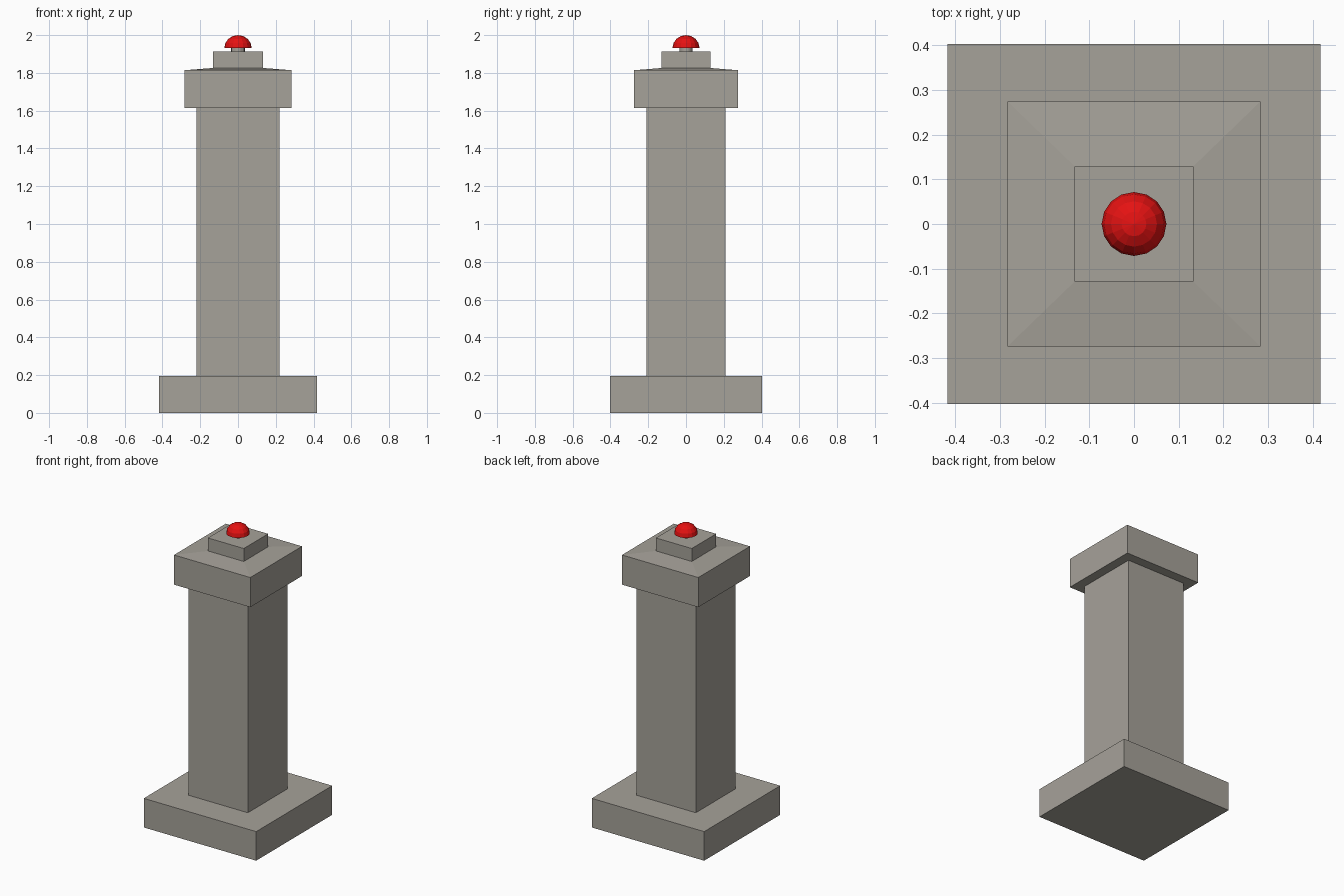
import bpy, bmesh, math

if "Cube" in bpy.data.objects:
    bpy.data.objects.remove(bpy.data.objects["Cube"])

def material(name, rgb):
    m = bpy.data.materials.new(name)
    m.diffuse_color = (*rgb, 1.0)
    m.use_nodes = True
    m.node_tree.nodes["Principled BSDF"].inputs["Base Color"].default_value = m.diffuse_color
    return m

stone = material("warm grey stone", (0.38, 0.36, 0.32))
red = material("red lamp", (0.78, 0.006, 0.006))

def finish(bm, name, mat):
    bmesh.ops.recalc_face_normals(bm, faces=bm.faces)
    me = bpy.data.meshes.new(name)
    bm.to_mesh(me)
    bm.free()
    me.materials.append(mat)
    ob = bpy.data.objects.new(name, me)
    bpy.context.collection.objects.link(ob)
    return ob

def stack(name, levels, mat, sides=4):
    """Closed solid from (half_x, half_y, z) rings; four sides give a box."""
    bm = bmesh.new()
    rings = []
    for hx, hy, z in levels:
        if sides == 4:
            pts = [(hx, hy), (-hx, hy), (-hx, -hy), (hx, -hy)]
        else:
            turn = 2 * math.pi / sides
            pts = [(hx * math.cos(i * turn), hy * math.sin(i * turn)) for i in range(sides)]
        rings.append([bm.verts.new((x, y, z)) for x, y in pts])
    for a, b in zip(rings, rings[1:]):
        for i in range(sides):
            j = (i + 1) % sides
            bm.faces.new((a[i], a[j], b[j], b[i]))
    bm.faces.new(rings[0][::-1])
    bm.faces.new(rings[-1])
    return finish(bm, name, mat)

# Square plinth and shaft
stack("base", [(0.417, 0.403, 0), (0.417, 0.403, 0.195)], stone)
stack("shaft", [(0.22, 0.21, 0.195), (0.22, 0.21, 1.615)], stone)

# Cap with a shallow sloped top, then a smaller block
stack("cap", [(0.283, 0.274, 1.615), (0.283, 0.274, 1.814), (0.133, 0.129, 1.826)], stone)
stack("top_block", [(0.133, 0.129, 1.826), (0.133, 0.129, 1.913)], stone)

# Short neck under the lamp
stack("lamp_neck", [(0.036, 0.035, 1.913), (0.036, 0.035, 1.932)], stone, 16)

# Faceted red half dome with a flat underside
bm = bmesh.new()
bmesh.ops.create_uvsphere(bm, u_segments=16, v_segments=8, radius=1)
bmesh.ops.bisect_plane(bm, geom=bm.verts[:] + bm.edges[:] + bm.faces[:], dist=1e-4,
                       plane_co=(0, 0, 0), plane_no=(0, 0, 1), clear_inner=True)
bmesh.ops.holes_fill(bm, edges=[e for e in bm.edges if e.is_boundary], sides=0)
bmesh.ops.scale(bm, vec=(0.0725, 0.0715, 0.068), verts=bm.verts)
bmesh.ops.translate(bm, vec=(0, 0, 1.932), verts=bm.verts)
finish(bm, "lamp_dome", red)
